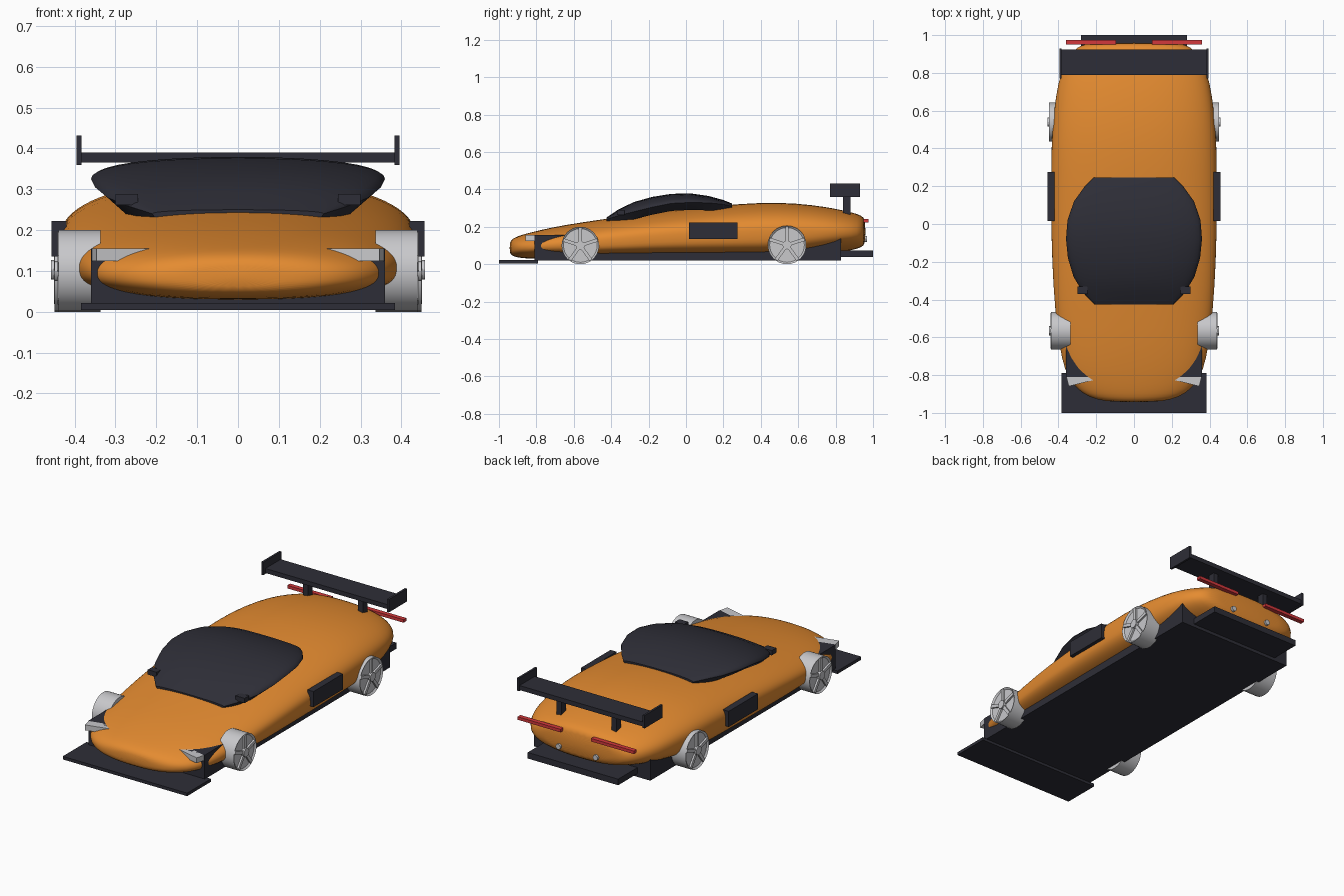
import bpy, bmesh, math
from mathutils import Matrix, Vector

cube = bpy.data.objects.get("Cube")
if cube:
    bpy.data.objects.remove(cube, do_unlink=True)


def material(name, rgb):
    m = bpy.data.materials.new(name)
    m.use_nodes = True
    m.diffuse_color = (*rgb, 1)
    node = next(n for n in m.node_tree.nodes if n.type == 'BSDF_PRINCIPLED')
    node.inputs["Base Color"].default_value = (*rgb, 1)
    return m


ORANGE = material("orange_paint", (0.78, 0.26, 0.03))
DARK = material("dark_trim", (0.027, 0.027, 0.038))
SILVER = material("silver", (0.58, 0.58, 0.60))
RED = material("red_light", (0.65, 0.04, 0.045))


def finish(name, bm, mat):
    bmesh.ops.recalc_face_normals(bm, faces=bm.faces)
    mesh = bpy.data.meshes.new(name)
    bm.to_mesh(mesh)
    bm.free()
    mesh.materials.append(mat)
    ob = bpy.data.objects.new(name, mesh)
    bpy.context.collection.objects.link(ob)
    return ob


def add_box(bm, x, y, z, turn=0):
    """Box from (min, max) ranges, turned about its own vertical axis."""
    centre = Vector([(a + b) / 2 for a, b in (x, y, z)])
    size = [b - a for a, b in (x, y, z)]
    mat = Matrix.Translation(centre) @ Matrix.Rotation(turn, 4, 'Z') @ Matrix.Diagonal((*size, 1))
    bmesh.ops.create_cube(bm, size=1, matrix=mat)


def box(name, mat, x, y, z, turn=0):
    bm = bmesh.new()
    add_box(bm, x, y, z, turn)
    return finish(name, bm, mat)


def pair(name, mat, x, y, z, turn=0):
    box("left_" + name, mat, x, y, z, turn)
    box("right_" + name, mat, (-x[1], -x[0]), y, z, -turn)


def smooth(ob, angle):
    bpy.ops.object.select_all(action='DESELECT')
    ob.select_set(True)
    bpy.context.view_layer.objects.active = ob
    bpy.ops.object.shade_smooth_by_angle(angle=math.radians(angle))


def loft(name, sections, mat):
    """Skin closed rings of points and cap both ends."""
    bm = bmesh.new()
    rings = [[bm.verts.new(p) for p in s] for s in sections]
    n = len(rings[0])
    for a, b in zip(rings, rings[1:]):
        for i in range(n):
            j = (i + 1) % n
            bm.faces.new((a[i], a[j], b[j], b[i]))
    bm.faces.new(rings[0])
    bm.faces.new(rings[-1])
    return finish(name, bm, mat)


def power(v, e):
    return math.copysign(abs(v) ** e, v)


# Bodywork: y, half width, bottom, waist height, top, lower squareness
body_stations = [
    (-0.943, 0.11, 0.06, 0.085, 0.115, 2.5),
    (-0.93, 0.20, 0.045, 0.085, 0.135, 2.5),
    (-0.90, 0.27, 0.035, 0.09, 0.15, 2.5),
    (-0.85, 0.325, 0.03, 0.09, 0.165, 2.5),
    (-0.77, 0.37, 0.03, 0.10, 0.185, 2.5),
    (-0.65, 0.395, 0.035, 0.11, 0.21, 3),
    (-0.45, 0.42, 0.04, 0.13, 0.24, 4),
    (-0.2, 0.435, 0.045, 0.155, 0.275, 4),
    (0.05, 0.44, 0.045, 0.17, 0.30, 4),
    (0.3, 0.44, 0.045, 0.18, 0.325, 4),
    (0.5, 0.435, 0.045, 0.185, 0.332, 4),
    (0.68, 0.415, 0.05, 0.18, 0.317, 3),
    (0.8, 0.39, 0.06, 0.175, 0.297, 2.4),
    (0.89, 0.345, 0.075, 0.17, 0.277, 2.3),
    (0.94, 0.30, 0.09, 0.17, 0.26, 2.3),
    (0.96, 0.24, 0.11, 0.17, 0.24, 2.3),
]


def body_ring(y, w, low, mid, top, square, n=40):
    ring = []
    for i in range(n):
        t = 2 * math.pi * i / n
        c, s = math.cos(t), math.sin(t)
        e = 2 / (2.2 if s >= 0 else square)
        ring.append((w * power(c, e), y, mid + (top - mid if s > 0 else mid - low) * power(s, e)))
    return ring


body = loft("body", [body_ring(*s) for s in body_stations], ORANGE)
sub = body.modifiers.new("smooth_skin", 'SUBSURF')
sub.levels = sub.render_levels = 1
smooth(body, 60)

# Canopy: y, half width, edge height, top
canopy_stations = [
    (-0.425, 0.21, 0.24, 0.25), (-0.36, 0.272, 0.26, 0.293), (-0.28, 0.32, 0.28, 0.332),
    (-0.18, 0.35, 0.305, 0.36), (-0.08, 0.36, 0.325, 0.376), (0.02, 0.352, 0.33, 0.379),
    (0.12, 0.318, 0.328, 0.365), (0.2, 0.26, 0.32, 0.343), (0.245, 0.215, 0.31, 0.325),
]


def canopy_ring(y, w, edge, top, n=20):
    ring = []
    for i in range(n + 1):
        t = math.pi * i / n
        ring.append((w * power(math.cos(t), 0.9), y, edge + (top - edge) * math.sin(t) ** 0.9))
    return ring + [(-0.86 * w, y, edge - 0.04), (0.86 * w, y, edge - 0.04)]


canopy = loft("canopy", [canopy_ring(*s) for s in canopy_stations], DARK)
smooth(canopy, 40)

# Chassis and aero plates
box("chassis", DARK, (-0.36, 0.36), (-0.81, 0.83), (0.02, 0.155))
box("front_splitter", DARK, (-0.385, 0.385), (-1.0, -0.79), (0.005, 0.022))
box("rear_diffuser", DARK, (-0.28, 0.28), (0.8, 1.0), (0.038, 0.072))

# Rear wing
box("wing", DARK, (-0.39, 0.39), (0.79, 0.925), (0.365, 0.39))
pair("wing_end_plate", DARK, (0.383, 0.395), (0.77, 0.93), (0.36, 0.432))
pair("wing_support", DARK, (0.155, 0.185), (0.84, 0.88), (0.25, 0.37))

# Side details
pair("side_vent", DARK, (0.42, 0.457), (0.015, 0.275), (0.135, 0.222))
pair("mirror", DARK, (0.245, 0.30), (-0.37, -0.33), (0.262, 0.289))

# Lights
pair("headlight", SILVER, (0.155, 0.355), (-0.836, -0.786), (0.125, 0.155), math.radians(-14))
pair("tail_light", RED, (0.095, 0.36), (0.95, 0.975), (0.224, 0.241))


def cylinder(bm, x0, x1, r, n, axis='X'):
    turn = Matrix.Rotation(math.pi / 2, 4, 'Y')
    mat = Matrix.Translation(((x0 + x1) / 2, 0, 0)) @ turn
    if axis == 'Y':
        mat = Matrix.Rotation(math.pi / 2, 4, 'Z') @ mat
    return bmesh.ops.create_cone(bm, cap_ends=True, segments=n, radius1=r, radius2=r,
                                 depth=x1 - x0, matrix=mat)


# Wheels with a dished outer face, spokes and hub
def wheel(name, side, y, r, inner, outer):
    bm = bmesh.new()
    cylinder(bm, inner, outer, r, 32)
    face = max(bm.faces, key=lambda f: f.calc_center_median().x)
    bmesh.ops.inset_region(bm, faces=[face], thickness=0.1 * r)
    bmesh.ops.translate(bm, verts=face.verts, vec=(-0.008, 0, 0))
    cylinder(bm, outer - 0.01, outer + 0.009, 0.024, 12)
    for k in range(5):
        old = set(bm.verts)
        add_box(bm, (outer - 0.012, outer + 0.002), (-0.009, 0.009), (0, 0.95 * r))
        new = [v for v in bm.verts if v not in old]
        bmesh.ops.rotate(bm, verts=new, matrix=Matrix.Rotation(math.tau * k / 5, 3, 'X'))
    for v in bm.verts:
        v.co = (side * v.co.x, v.co.y + y, v.co.z + r)
    smooth(finish(name, bm, SILVER), 30)


for label, side in (("left", 1), ("right", -1)):
    wheel(f"front_{label}_wheel", side, -0.565, 0.1, 0.337, 0.44)
    wheel(f"rear_{label}_wheel", side, 0.54, 0.103, 0.345, 0.449)
    # Exhaust tip
    bm = bmesh.new()
    cylinder(bm, 0.9, 0.968, 0.015, 12, 'Y')
    bmesh.ops.translate(bm, verts=bm.verts, vec=(side * 0.115, 0, 0.135))
    finish(f"{label}_exhaust", bm, SILVER)
